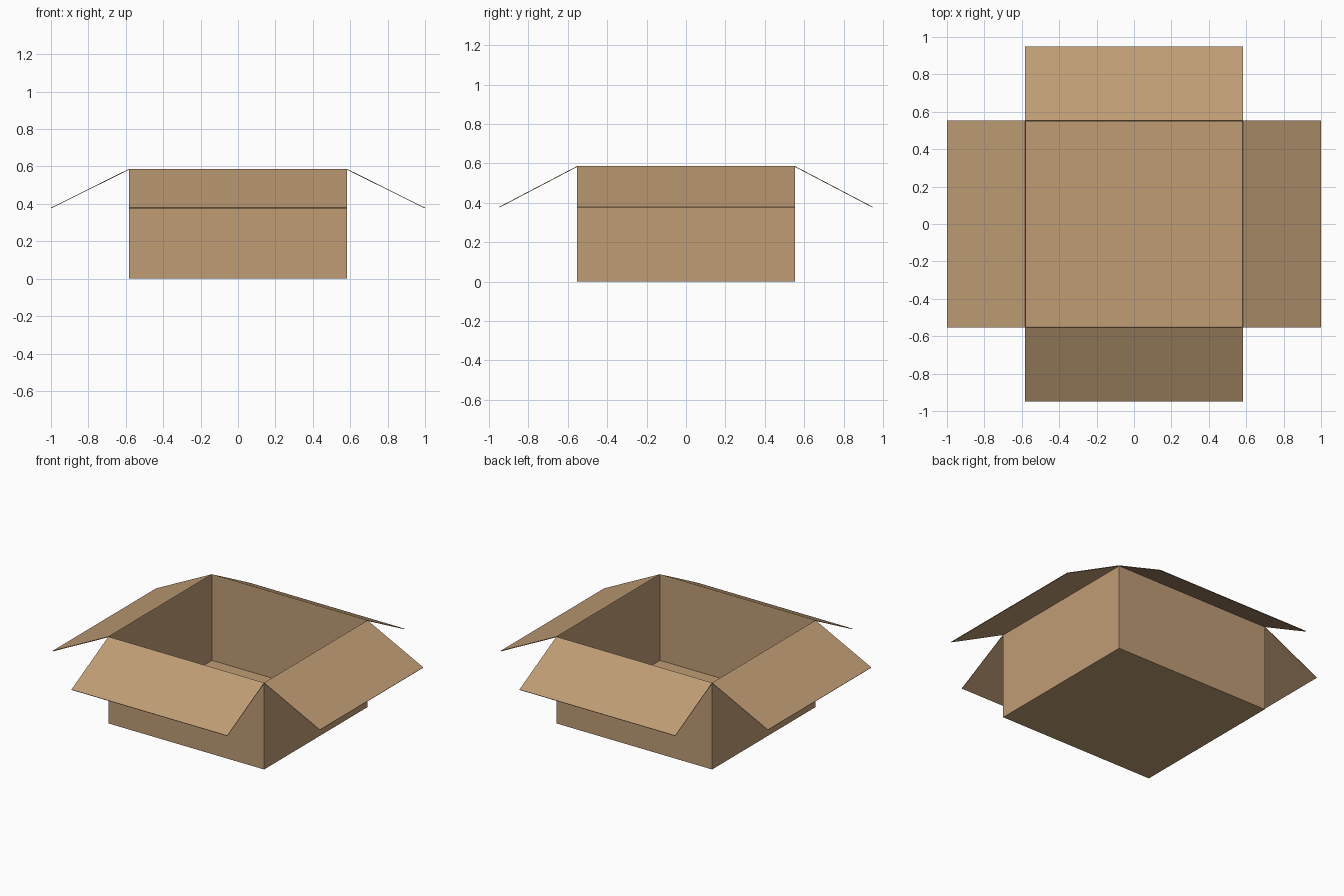
import bpy, bmesh, math
from mathutils import Vector

if "Cube" in bpy.data.objects:
    bpy.data.objects.remove(bpy.data.objects["Cube"])

W, D, H = 0.583, 0.553, 0.587   # half width, half depth, wall height
T = 0.007                       # board thickness
FLAP_Z = 0.38                   # height of the drooping flap edges

card = bpy.data.materials.new("cardboard")
card.diffuse_color = (0.52, 0.335, 0.178, 1)
card.use_nodes = True
card.node_tree.nodes["Principled BSDF"].inputs["Base Color"].default_value = card.diffuse_color


def add_object(name, bm):
    bmesh.ops.recalc_face_normals(bm, faces=bm.faces)
    mesh = bpy.data.meshes.new(name)
    bm.to_mesh(mesh)
    bm.free()
    mesh.materials.append(card)
    obj = bpy.data.objects.new(name, mesh)
    bpy.context.collection.objects.link(obj)
    return obj


# Open box: a block whose top is inset to the rim and pushed down to the floor
bm = bmesh.new()
bmesh.ops.create_cube(bm, size=1)
for v in bm.verts:
    v.co = Vector((v.co.x * 2 * W, v.co.y * 2 * D, (v.co.z + 0.5) * H))
top = max(bm.faces, key=lambda f: f.calc_center_median().z)
bmesh.ops.inset_region(bm, faces=[top], thickness=T)
for v in top.verts:
    v.co.z = T
add_object("box_body", bm)


# Flap: a thin sheet hinged on the rim and sloping outward and down
def add_flap(name, angle, hinge, reach, half_len, thick=0.004):
    slope = Vector((reach - hinge, 0, FLAP_Z - H))
    normal = Vector((-slope.z, 0, slope.x)).normalized() * thick
    start = Vector((hinge, 0, H))
    profile = [start, start + slope, start + slope - normal, start - normal]
    bm = bmesh.new()
    face = bm.faces.new([bm.verts.new(p + Vector((0, -half_len, 0))) for p in profile])
    ext = bmesh.ops.extrude_face_region(bm, geom=[face])["geom"]
    bmesh.ops.translate(bm, vec=(0, 2 * half_len, 0),
                        verts=[g for g in ext if isinstance(g, bmesh.types.BMVert)])
    obj = add_object(name, bm)
    obj.rotation_euler.z = angle


add_flap("right_flap", 0, W, 1.0, D)
add_flap("back_flap", math.pi / 2, D, 0.948, W)
add_flap("left_flap", math.pi, W, 1.0, D)
add_flap("front_flap", -math.pi / 2, D, 0.948, W)
